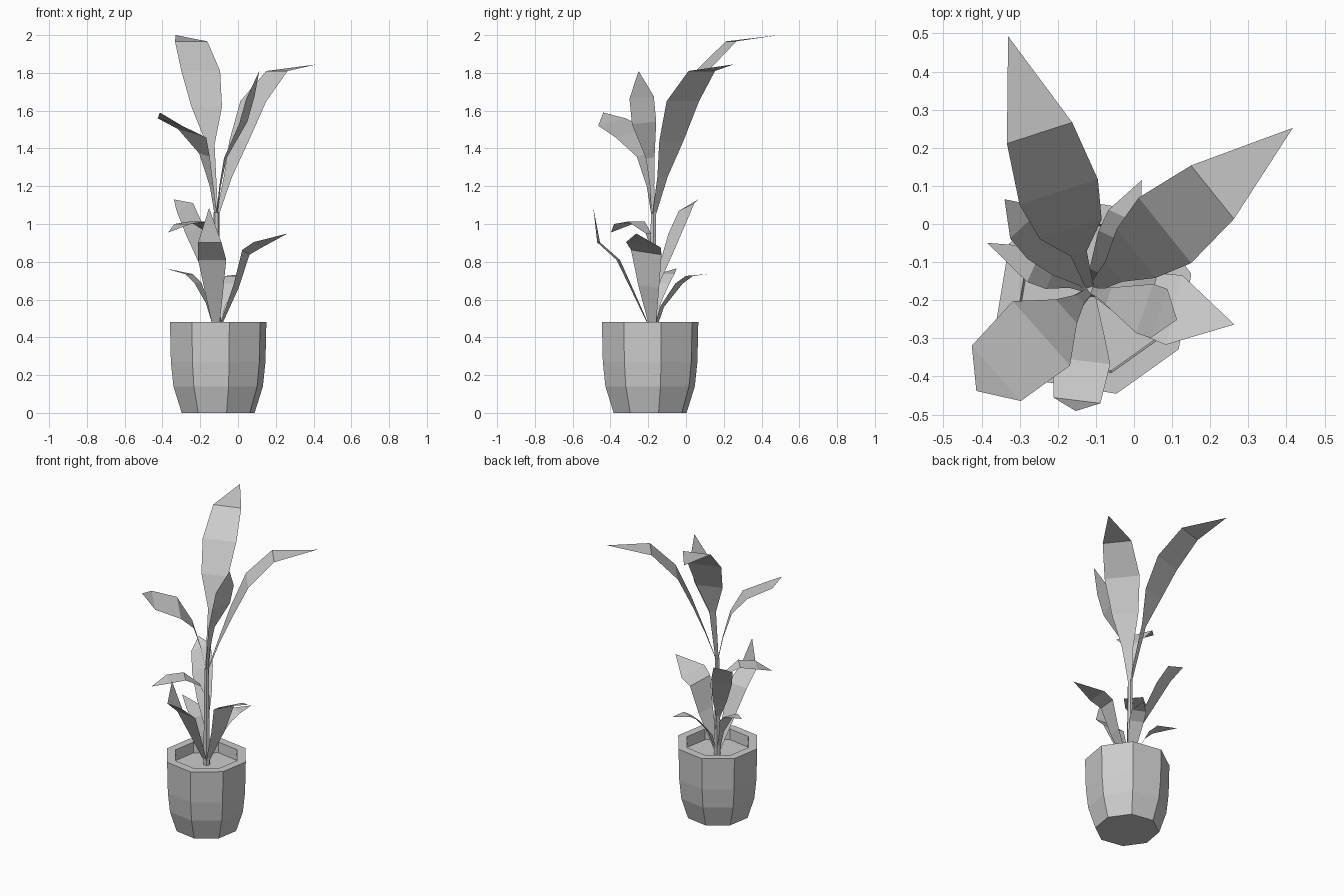
import bpy
import bmesh
from math import cos, sin, radians, tau
from mathutils import Vector

cube = bpy.data.objects.get("Cube")
if cube:
    bpy.data.objects.remove(cube, do_unlink=True)

# One shared plain grey
grey = bpy.data.materials.new("plain grey")
grey.use_nodes = True
grey.diffuse_color = (0.6, 0.6, 0.6, 1)
grey.node_tree.nodes["Principled BSDF"].inputs["Base Color"].default_value = grey.diffuse_color

POT = Vector((-0.105, -0.19, 0))
STEM = Vector((-0.114, -0.173, 0))


def finish(name, bm, fix_normals=True):
    """Turn a bmesh into a flat-shaded object."""
    if fix_normals:
        bmesh.ops.recalc_face_normals(bm, faces=bm.faces)
    mesh = bpy.data.meshes.new(name)
    bm.to_mesh(mesh)
    bm.free()
    mesh.materials.append(grey)
    obj = bpy.data.objects.new(name, mesh)
    bpy.context.collection.objects.link(obj)
    return obj


def lathe(name, centre, profile, sides, turn=0):
    """Sweep (radius, height) pairs round a vertical axis and cap both ends."""
    bm = bmesh.new()
    angles = [radians(turn) + tau * i / sides for i in range(sides)]
    rings = [[bm.verts.new(centre + Vector((r * cos(a), r * sin(a), z))) for a in angles]
             for r, z in profile]
    for low, high in zip(rings, rings[1:]):
        for i in range(sides):
            j = (i + 1) % sides
            bm.faces.new((low[i], low[j], high[j], high[i]))
    bm.faces.new(rings[0][::-1])
    bm.faces.new(rings[-1])
    return finish(name, bm)


def leaf(name, heading, base, rows, tip, tilt=0.0):
    """Folded blade leaving the stem at height base.
    rows hold (reach, height, half width); tip holds (reach, height);
    tilt raises the left edge in proportion to the half width."""
    a = radians(heading)
    out = Vector((cos(a), sin(a), 0))
    side = Vector((-sin(a), cos(a), tilt))
    up = Vector((0, 0, 1))
    bm = bmesh.new()
    pairs = []
    for reach, height, half in [(0, base, 0.01)] + rows:
        spine = STEM + out * reach + up * height
        pairs.append((bm.verts.new(spine + side * half), bm.verts.new(spine - side * half)))
    for (l0, r0), (l1, r1) in zip(pairs, pairs[1:]):
        bm.faces.new((l0, r0, r1, l1))
    point = bm.verts.new(STEM + out * tip[0] + up * tip[1])
    bm.faces.new((*pairs[-1], point))
    return finish(name, bm, fix_normals=False)


# Pot: eight-sided wall, rim, inner wall and soil surface
lathe("pot", POT, [(0.198, 0), (0.243, 0.14), (0.257, 0.27), (0.262, 0.48),
                   (0.205, 0.48), (0.2, 0.41)], sides=8, turn=13)

# Main stem
lathe("stem", STEM, [(0.022, 0.4), (0.019, 0.75), (0.015, 1.06)], sides=6)

# Upper leaves, spreading from the top of the stem
leaf("tall_back_leaf", heading=108, base=1.03, tip=(0.7, 2),
     rows=[(0.1, 1.42, 0.022), (0.167, 1.62, 0.085), (0.27, 1.81, 0.108), (0.433, 1.967, 0.09)])
leaf("upper_back_left_leaf", heading=38.7, base=1.03, tip=(0.68, 1.845),
     rows=[(0.078, 1.25, 0.035), (0.153, 1.44, 0.082), (0.25, 1.65, 0.11), (0.41, 1.81, 0.09)])
leaf("upper_front_right_leaf", heading=221.5, base=1.03, tip=(0.4, 1.59), tilt=-0.2,
     rows=[(0.035, 1.2, 0.015), (0.085, 1.365, 0.042), (0.172, 1.48, 0.113), (0.33, 1.54, 0.097)])
leaf("upper_left_leaf", heading=-19, base=1.03, tip=(0.24, 1.81), tilt=0.1,
     rows=[(0.02, 1.2, 0.012), (0.05, 1.35, 0.024), (0.15, 1.535, 0.068), (0.19, 1.67, 0.068)])

# Middle leaves, branching off part way up
leaf("middle_back_right_leaf", heading=133.5, base=0.5, tip=(0.328, 1.13), tilt=-0.35,
     rows=[(0.03, 0.68, 0.014), (0.095, 0.82, 0.045), (0.173, 0.975, 0.064), (0.243, 1.09, 0.06)])
leaf("middle_front_right_leaf", heading=221.3, base=0.85, tip=(0.34, 0.955),
     rows=[(0.04, 0.95, 0.018), (0.136, 1.013, 0.06), (0.24, 1, 0.066)])

# Lower leaves, rising from the soil
leaf("lower_front_leaf", heading=263, base=0.41, tip=(0.32, 1.085),
     rows=[(0.107, 0.64, 0.048), (0.187, 0.81, 0.075), (0.292, 0.903, 0.062)])
leaf("lower_left_leaf", heading=-13.5, base=0.41, tip=(0.388, 0.95), tilt=-0.15,
     rows=[(0.107, 0.67, 0.057), (0.16, 0.85, 0.083), (0.225, 0.89, 0.094)])
leaf("lower_right_leaf", heading=155.5, base=0.41, tip=(0.298, 0.765),
     rows=[(0.053, 0.58, 0.018), (0.108, 0.688, 0.046), (0.16, 0.735, 0.05)])
leaf("lower_back_leaf", heading=65, base=0.41, tip=(0.318, 0.735),
     rows=[(0.05, 0.56, 0.026), (0.15, 0.685, 0.047), (0.211, 0.725, 0.046)])
